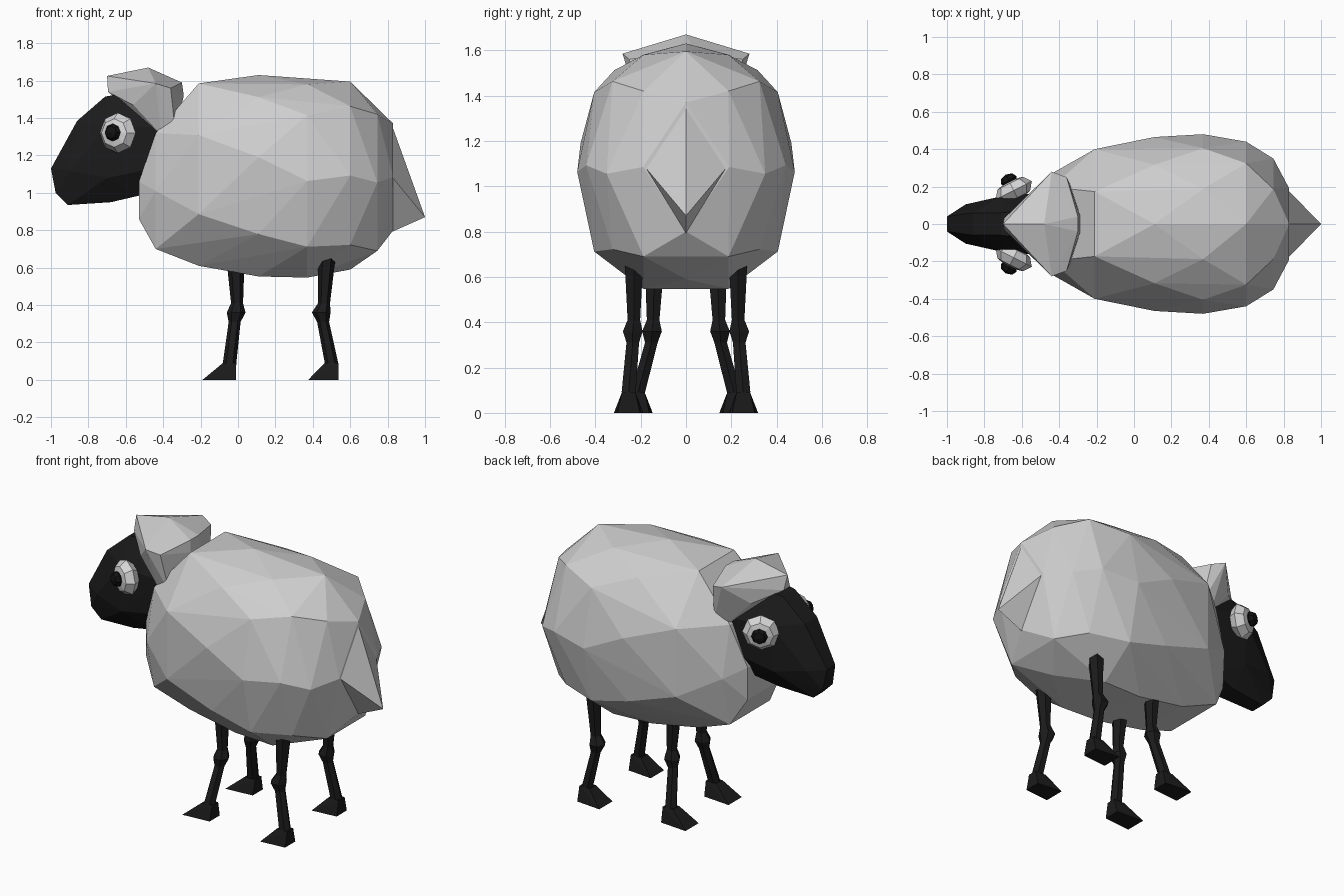
import bpy, bmesh, math
from mathutils import Vector, Matrix

if "Cube" in bpy.data.objects:
    bpy.data.objects.remove(bpy.data.objects["Cube"])


def material(name, value):
    m = bpy.data.materials.new(name)
    m.diffuse_color = (value, value, value, 1)
    m.use_nodes = True
    m.node_tree.nodes["Principled BSDF"].inputs["Base Color"].default_value = m.diffuse_color
    return m


WOOL = material("grey_wool", 0.62)
BLACK = material("black_skin", 0.011)
WHITE = material("eye_white", 0.68)
PUPIL = material("pupil_black", 0.006)


def finish(name, bm, mat):
    bmesh.ops.recalc_face_normals(bm, faces=bm.faces[:])
    mesh = bpy.data.meshes.new(name)
    bm.to_mesh(mesh)
    bm.free()
    mesh.materials.append(mat)
    ob = bpy.data.objects.new(name, mesh)
    bpy.context.collection.objects.link(ob)
    return ob


def hull(name, points, mat, mirror=False):
    """Faceted convex solid around the points, optionally mirrored over y."""
    pts = {tuple(p) for p in points}
    if mirror:
        pts |= {(x, -y, z) for x, y, z in pts}
    bm = bmesh.new()
    for p in sorted(pts):
        bm.verts.new(p)
    bmesh.ops.convex_hull(bm, input=bm.verts[:])
    loose = [v for v in bm.verts if not v.link_faces]
    bmesh.ops.delete(bm, geom=loose, context='VERTS')
    return finish(name, bm, mat)


def ring(x, z_low, z_high, half_y, n, shift, power):
    """Slightly squared oval ring that fills the given extents."""
    flat = []
    for i in range(n):
        a = 2 * math.pi * (i + shift) / n
        s, c = math.sin(a), math.cos(a)
        flat.append((math.copysign(abs(s) ** power, s),
                     math.copysign(abs(c) ** power, c)))
    my = max(abs(y) for y, _ in flat)
    lo, hi = min(z for _, z in flat), max(z for _, z in flat)
    return [(x, y / my * half_y, z_low + (z - lo) / (hi - lo) * (z_high - z_low))
            for y, z in flat]


# Faceted wool body
body = []
for spec in ((-0.53, 0.86, 1.06, 0.15, 4, 0.5, 0.9),
             (-0.44, 0.70, 1.32, 0.27, 6, 0.5, 0.45),
             (-0.21, 0.61, 1.585, 0.40, 8, 0.5, 0.95),
             (0.11, 0.553, 1.63, 0.465, 9, 0, 0.9),
             (0.37, 0.547, 1.58, 0.48, 10, 0.5, 0.8),
             (0.60, 0.59, 1.595, 0.44, 8, 0, 0.88),
             (0.745, 0.69, 1.42, 0.35, 6, 0.5, 0.9),
             (0.83, 0.80, 1.37, 0.19, 4, 0, 0.9)):
    body += ring(*spec)
hull("wool_body", body, WOOL)

# Pointed tail
hull("tail", [(0.82, 0, 1.37), (0.82, 0.185, 1.09), (0.82, 0, 0.79),
              (1.0, 0, 0.87), (0.7, 0, 1.05)], WOOL, True)

# Head with a tapering snout
hull("head", [(-1.0, 0.04, 1.13), (-0.975, 0.05, 1.0), (-0.91, 0.045, 0.935),
              (-0.9, 0.105, 1.12), (-0.86, 0.06, 1.385), (-0.71, 0.06, 1.515),
              (-0.62, 0.07, 1.53), (-0.7, 0.15, 1.36), (-0.7, 0.145, 1.08),
              (-0.68, 0.06, 0.95), (-0.53, 0.08, 0.985), (-0.46, 0.16, 1.13),
              (-0.43, 0.17, 1.35), (-0.4, 0.06, 1.5)], BLACK, True)

# Wool cap on the head
hull("wool_cap", [(-0.70, 0, 1.625), (-0.695, 0.03, 1.54), (-0.48, 0, 1.67),
                  (-0.44, 0.28, 1.585), (-0.36, 0.25, 1.56), (-0.3, 0.04, 1.59),
                  (-0.29, 0.05, 1.52), (-0.335, 0.20, 1.325), (-0.41, 0.19, 1.31),
                  (-0.56, 0.16, 1.47)], WOOL, True)

# Eyes: flattened balls turned outward and a little forward
for side, s in (("right", -1), ("left", 1)):
    out = Vector((-0.45, s * 0.89, 0)).normalized()
    turn = out.to_track_quat('Z', 'Y').to_matrix().to_4x4()
    for part, centre, r, depth, mat in (
            ("eye_", (-0.643, s * 0.18, 1.32), 0.108, 0.06, WHITE),
            ("pupil_", (-0.67, s * 0.235, 1.323), 0.047, 0.033, PUPIL)):
        bm = bmesh.new()
        bmesh.ops.create_uvsphere(
            bm, u_segments=8, v_segments=4, radius=1,
            matrix=Matrix.Translation(centre) @ turn
            @ Matrix.Diagonal((r, r, depth, 1)))
        finish(part + side, bm, mat)


def leg(name, path, toe_x, heel_x):
    """Six-sided jointed leg lofted through (x, y, z, radius), plus a wedge foot."""
    bm = bmesh.new()
    rows = []
    for x, y, z, r in path:
        rows.append([bm.verts.new((x + r * math.cos(k * math.pi / 3),
                                   y + r * math.sin(k * math.pi / 3), z))
                     for k in range(6)])
    for a, b in zip(rows, rows[1:]):
        for k in range(6):
            bm.faces.new((a[k], a[(k + 1) % 6], b[(k + 1) % 6], b[k]))
    bm.faces.new(rows[0])
    bm.faces.new(rows[-1])
    finish(name, bm, BLACK)
    x, y, z, r = path[-1]
    foot = []
    for d in (-1, 1):
        foot += [(toe_x, y + d * 0.065, 0), (heel_x, y + d * 0.05, 0),
                 (x - r, y + d * 0.03, z), (x + r, y + d * 0.03, z)]
    hull(name + "_foot", foot, BLACK)


# Legs
for side, s in (("right", -1), ("left", 1)):
    leg("front_leg_" + side, [(-0.012, s * 0.14, 0.61, 0.046),
                              (-0.005, s * 0.145, 0.41, 0.032),
                              (-0.01, s * 0.15, 0.36, 0.05),
                              (-0.018, s * 0.153, 0.31, 0.032),
                              (-0.045, s * 0.212, 0.09, 0.036)], -0.19, -0.012)
    leg("back_leg_" + side, [(0.475, s * 0.23, 0.65, 0.046),
                             (0.46, s * 0.23, 0.41, 0.032),
                             (0.445, s * 0.235, 0.36, 0.05),
                             (0.455, s * 0.235, 0.31, 0.032),
                             (0.5, s * 0.253, 0.09, 0.036)], 0.375, 0.537)
